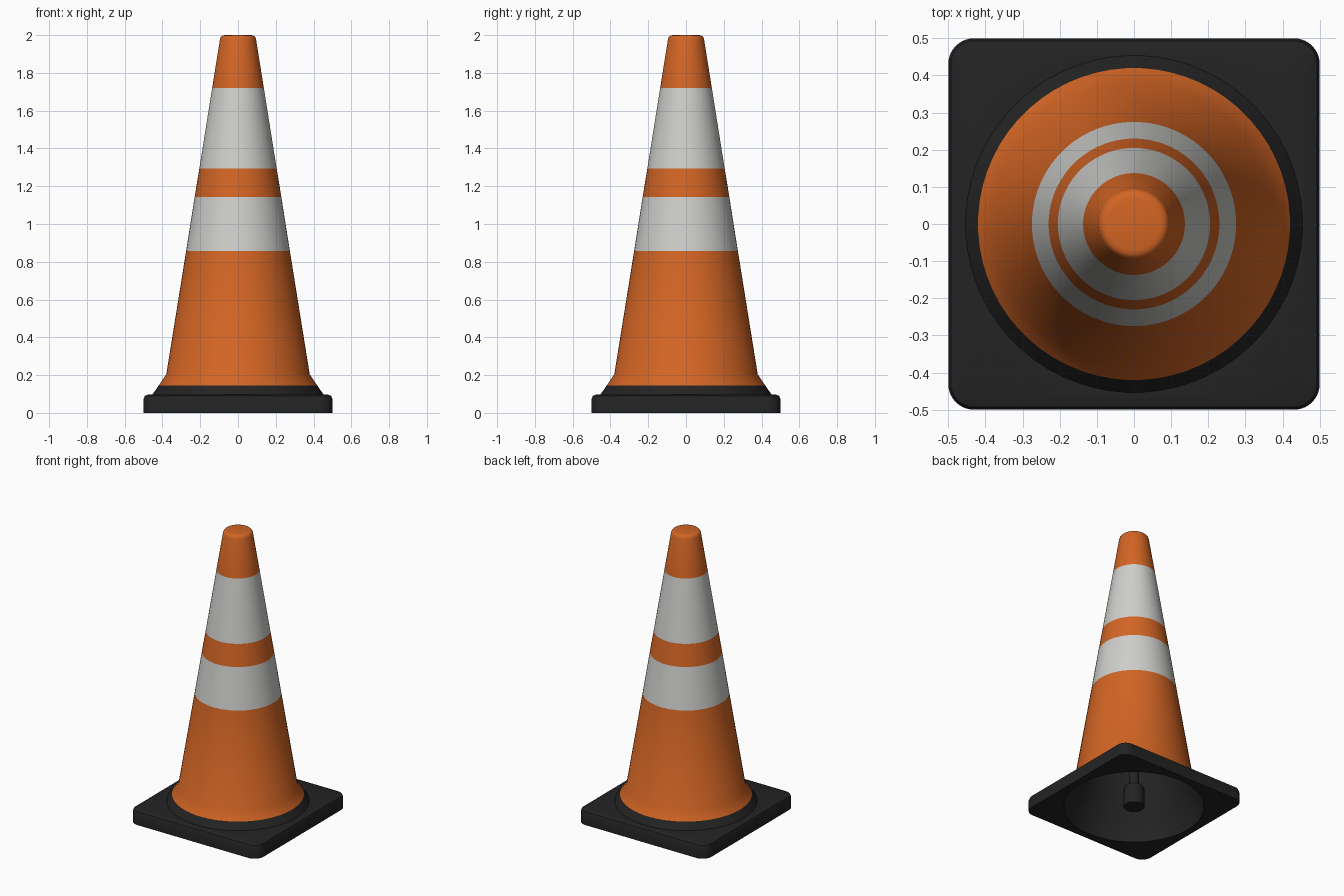
import bpy, bmesh, math

if "Cube" in bpy.data.objects:
    bpy.data.objects.remove(bpy.data.objects["Cube"])

SEG = 64


def material(name, rgb):
    m = bpy.data.materials.new(name)
    m.diffuse_color = (*rgb, 1)
    m.use_nodes = True
    m.node_tree.nodes["Principled BSDF"].inputs["Base Color"].default_value = m.diffuse_color
    return m


ORANGE = material("safety orange", (0.65, 0.13, 0.018))
WHITE = material("reflective white", (0.62, 0.62, 0.60))
BLACK = material("black rubber", (0.017, 0.017, 0.017))


def circle(r, z):
    pts = [math.tau * (i + 0.5) / SEG for i in range(SEG)]
    return [(r * math.cos(a), r * math.sin(a), z) for a in pts]


def rounded_square(inset, z, half=0.5, corner=0.07):
    """Square ring with as many points as a circle ring, all in the corners."""
    n, out = SEG // 4, []
    for q in range(4):
        mid = math.pi / 4 + q * math.pi / 2
        d = (half - corner) * math.sqrt(2)
        for k in range(n):
            a = (q + k / (n - 1)) * math.pi / 2
            r = corner - inset
            out.append((d * math.cos(mid) + r * math.cos(a),
                        d * math.sin(mid) + r * math.sin(a), z))
    return out


def loft(name, rings, mats, pick=None, cap_start=False, cap_end=False):
    """Skin a list of rings; pick(segment index) gives the material slot."""
    bm = bmesh.new()
    loops = [[bm.verts.new(p) for p in ring] for ring in rings]
    for s, (a, b) in enumerate(zip(loops, loops[1:])):
        for i in range(SEG):
            j = (i + 1) % SEG
            f = bm.faces.new((a[i], a[j], b[j], b[i]))
            f.material_index = pick(s) if pick else 0
    if cap_start:
        bm.faces.new(loops[0][::-1])
    if cap_end:
        bm.faces.new(loops[-1])
    me = bpy.data.meshes.new(name)
    bm.to_mesh(me)
    bm.free()
    for m in mats:
        me.materials.append(m)
    ob = bpy.data.objects.new(name, me)
    bpy.context.collection.objects.link(ob)
    bpy.ops.object.select_all(action='DESELECT')
    ob.select_set(True)
    bpy.context.view_layer.objects.active = ob
    bpy.ops.object.shade_smooth_by_angle(angle=math.radians(30))
    return ob


# Square foot with rounded corners, softened top edge and a round opening
loft("base", [circle(0.45, 0), rounded_square(0, 0), rounded_square(0, 0.074),
              rounded_square(0.007, 0.09), rounded_square(0.024, 0.097),
              circle(0.45, 0.097)], [BLACK])

# Cone shell: black skirt, orange body, two white bands, rounded tip
# Each entry is radius, height, colour slot of the strip above it
shell = [(0.455, 0.095, 2), (0.42, 0.145, 0), (0.38, 0.205, 0),
         (0.275, 0.857, 1), (0.230, 1.142, 0), (0.205, 1.293, 1),
         (0.137, 1.72, 0), (0.0955, 1.978, 0), (0.091, 1.990, 0),
         (0.083, 1.997, 0), (0.07, 2.0, 0)]
loft("cone", [circle(r, z) for r, z, _ in shell], [ORANGE, WHITE, BLACK],
     pick=lambda s: shell[s][2], cap_end=True)

# Hollow inside of the cone, facing inward
liner = [(0.06, 1.97), (0.08, 1.95), (0.36, 0.205), (0.43, 0.11), (0.45, 0)]
loft("inner_lining", [circle(r, z) for r, z in liner], [BLACK], cap_start=True)

# Central post: thick foot below a thin rod reaching up to the tip
post = [(0.066, 0), (0.066, 0.13), (0.06, 0.145), (0.033, 0.16), (0.033, 1.97)]
loft("center_post", [circle(r, z) for r, z in post], [BLACK],
     cap_start=True, cap_end=True)
